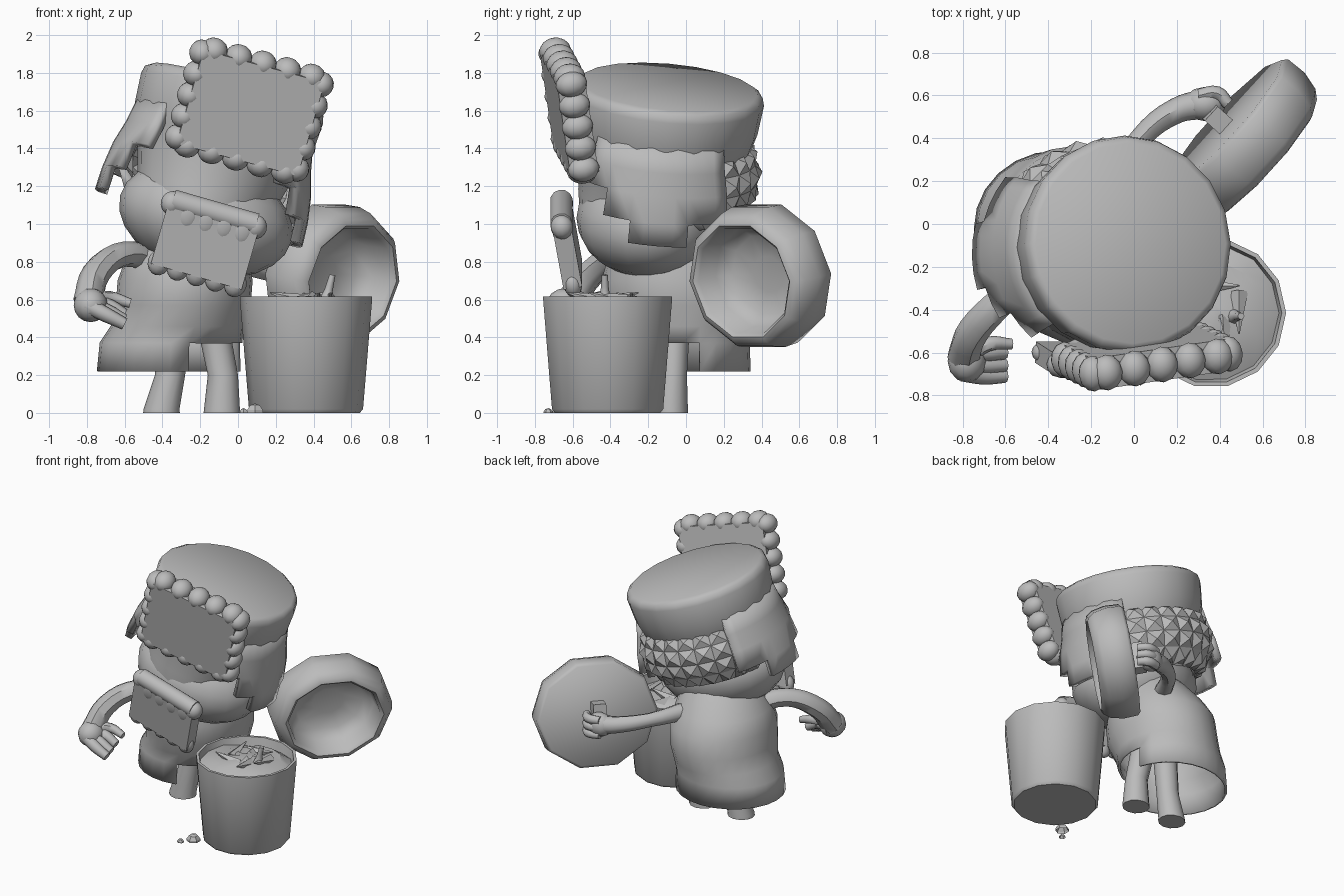
import bpy, bmesh, math, random
from mathutils import Matrix, Vector

random.seed(4)
if "Cube" in bpy.data.objects:
    bpy.data.objects.remove(bpy.data.objects["Cube"])

GREY = (0.5, 0.5, 0.5, 1)
mat = bpy.data.materials.new("plain_grey")
mat.use_nodes = True
mat.diffuse_color = GREY
mat.node_tree.nodes["Principled BSDF"].inputs["Base Color"].default_value = GREY

T = Matrix.Translation


def R(deg, axis):
    return Matrix.Rotation(math.radians(deg), 4, axis)


def shade(ob, angle):
    bpy.ops.object.select_all(action='DESELECT')
    ob.select_set(True)
    bpy.context.view_layer.objects.active = ob
    bpy.ops.object.shade_smooth_by_angle(angle=math.radians(angle))


def finish(bm, name, M=Matrix(), angle=40, thick=0):
    bm.transform(M)
    bmesh.ops.recalc_face_normals(bm, faces=bm.faces)
    me = bpy.data.meshes.new(name)
    bm.to_mesh(me)
    bm.free()
    me.materials.append(mat)
    ob = bpy.data.objects.new(name, me)
    bpy.context.collection.objects.link(ob)
    shade(ob, angle)
    if thick:
        sol = ob.modifiers.new("padding", 'SOLIDIFY')
        sol.thickness, sol.offset = thick, 0


def loft(rings, n=16, bottom=True):
    """Stack of elliptical rings (cx, cy, z, rx, ry)."""
    bm = bmesh.new()
    loops = []
    for cx, cy, z, rx, ry in rings:
        loops.append([bm.verts.new((cx + rx * math.cos(math.tau * i / n),
                                    cy + ry * math.sin(math.tau * i / n), z)) for i in range(n)])
    for a, b in zip(loops, loops[1:]):
        for i in range(n):
            j = (i + 1) % n
            bm.faces.new((a[i], a[j], b[j], b[i]))
    if bottom:
        bm.faces.new(loops[0])
    bm.faces.new(loops[-1])
    return bm


def lathe(profile, n):
    return loft([(0, 0, z, r, r) for z, r in profile], n)


def patch(rows, start, end, cols, keep=lambda deg, row: True):
    """Part of a lathed surface from (z, r) rows, between two angles."""
    bm = bmesh.new()
    step = (end - start) / cols
    grid = [[bm.verts.new((r * math.cos(math.radians(start + i * step)),
                           r * math.sin(math.radians(start + i * step)), z))
             for i in range(cols + 1)] for z, r in rows]
    for k, (a, b) in enumerate(zip(grid, grid[1:])):
        for i in range(cols):
            if keep(start + (i + 0.5) * step, k):
                bm.faces.new((a[i], b[i], b[i + 1], a[i + 1]))
    bmesh.ops.delete(bm, geom=[v for v in bm.verts if not v.link_faces], context='VERTS')
    return bm


def ball(bm, center, size, seg=12):
    bmesh.ops.create_uvsphere(bm, u_segments=seg, v_segments=seg // 2 + 2, radius=1,
                              matrix=T(center) @ Matrix.Diagonal((*size, 1)))


def block(bm, center, size):
    bmesh.ops.create_cube(bm, size=2, matrix=T(center) @ Matrix.Diagonal((*size, 1)))


def tube(name, pts):
    """Tapered limb through points (x, y, z, radius)."""
    cu = bpy.data.curves.new(name, 'CURVE')
    cu.dimensions, cu.bevel_depth, cu.bevel_resolution = '3D', 1, 2
    cu.use_fill_caps, cu.resolution_u = True, 4
    sp = cu.splines.new('BEZIER')
    sp.bezier_points.add(len(pts) - 1)
    for p, (x, y, z, r) in zip(sp.bezier_points, pts):
        p.co, p.radius = (x, y, z), r
        p.handle_left_type = p.handle_right_type = 'AUTO'
    cu.materials.append(mat)
    ob = bpy.data.objects.new(name, cu)
    bpy.context.collection.objects.link(ob)
    bpy.ops.object.select_all(action='DESELECT')
    ob.select_set(True)
    bpy.context.view_layer.objects.active = ob
    bpy.ops.object.convert(target='MESH')
    shade(bpy.context.object, 45)


# Coat: round sack with a hollow skirt, cut away at its front left
bm = loft([(-0.36, -0.02, 0.22, 0.38, 0.355), (-0.355, -0.02, 0.37, 0.37, 0.35), (-0.32, -0.02, 0.46, 0.345, 0.365),
           (-0.29, -0.04, 0.57, 0.35, 0.395), (-0.28, -0.05, 0.70, 0.35, 0.39), (-0.27, -0.07, 0.81, 0.32, 0.34),
           (-0.23, -0.09, 0.93, 0.26, 0.27), (-0.20, -0.10, 1.02, 0.20, 0.20)], 24, bottom=False)
cut = [f for f in bm.faces if f.calc_center_median().z < 0.36
       and f.calc_center_median().x > -0.23 and f.calc_center_median().y < 0.04]
bmesh.ops.delete(bm, geom=cut, context='FACES')
finish(bm, "coat", thick=0.015)

# Legs
for name, x0, x1, x2 in (("right_leg", -0.33, -0.36, -0.405), ("left_leg", -0.13, -0.08, -0.085)):
    finish(loft([(x2, -0.08, 0.0, 0.097, 0.09), (x2, -0.08, 0.02, 0.095, 0.09), (x1, -0.07, 0.2, 0.08, 0.075),
                 (x0, -0.06, 0.45, 0.085, 0.08)], 12), name)

# Right arm and hand
tube("right_arm", [(-0.42, -0.16, 0.79, 0.07), (-0.60, -0.34, 0.84, 0.068), (-0.75, -0.50, 0.74, 0.075),
                   (-0.795, -0.62, 0.58, 0.08)])
bm = bmesh.new()
ball(bm, (-0.78, -0.64, 0.57), (0.09, 0.10, 0.09))
finish(bm, "right_hand")
for i, (y, z) in enumerate(((-0.71, 0.47), (-0.66, 0.49), (-0.60, 0.52))):
    tube("right_finger_%d" % i, [(-0.80, y + 0.02, 0.57, 0.045), (-0.70, y, z + 0.05, 0.04),
                                 (-0.60, y, z, 0.032)])
tube("right_thumb", [(-0.78, -0.62, 0.60, 0.04), (-0.68, -0.56, 0.61, 0.035), (-0.57, -0.56, 0.58, 0.025)])

# Left arm reaching back to the lid
tube("left_arm", [(-0.12, 0.15, 0.80, 0.065), (0.03, 0.40, 0.78, 0.05), (0.20, 0.53, 0.75, 0.06),
                  (0.32, 0.56, 0.73, 0.07)])
bm = bmesh.new()
ball(bm, (0.33, 0.56, 0.73), (0.10, 0.08, 0.085))
finish(bm, "left_hand")
for i in range(3):
    z = 0.67 + 0.055 * i
    tube("left_finger_%d" % i, [(0.30, 0.60, z, 0.03), (0.39, 0.61, z, 0.033), (0.44, 0.56, z, 0.028)])

# Lid: oval dish with a rounded rim and a grip on its back
LID = T((0.505, 0.385, 0.72)) @ Matrix(((0.67, 0.74, 0), (0, 0, 1), (0.74, -0.67, 0))).transposed().to_4x4() @ R(10, 'X')
finish(lathe([(-0.12, 0.37), (-0.10, 0.39), (0.0, 0.395), (0.09, 0.375), (0.13, 0.345), (0.14, 0.315),
              (0.12, 0.295), (0.0, 0.28), (-0.06, 0.22), (-0.08, 0.10)], 10),
       "lid", LID @ Matrix.Diagonal((1.1, 1, 1, 1)), 50)
bm = bmesh.new()
block(bm, (0, 0, -0.165), (0.045, 0.10, 0.05))
finish(bm, "lid_grip", LID)

# Bucket
BIN = T((0.36, -0.415, 0))
finish(lathe([(0, 0.285), (0.02, 0.302), (0.60, 0.35), (0.615, 0.35), (0.615, 0.33), (0.54, 0.315)], 14),
       "bucket", BIN, 50)

# Rubbish heap in the bucket
bm = loft([(0, 0, 0.55, 0.32, 0.32), (0, 0, 0.58, 0.24, 0.24), (0, 0, 0.60, 0.14, 0.14),
           (0, 0, 0.62, 0.05, 0.05)], 14)
for v in bm.verts:
    v.co.z += random.uniform(-0.012, 0.025)
for i in range(5):
    a = i * 1.3
    bmesh.ops.create_cone(bm, cap_ends=True, segments=5, radius1=0.045, radius2=0.004, depth=0.2,
                          matrix=T((0.13 * math.cos(a), 0.13 * math.sin(a), 0.61)) @ R(70 * a, 'Z') @ R(75, 'X'))
finish(bm, "rubbish", BIN, 25)
tube("rubbish_stalk", [(0.46, -0.43, 0.56, 0.05), (0.48, -0.43, 0.65, 0.022), (0.50, -0.43, 0.73, 0.016)])
bm = bmesh.new()
for x, y, s in ((0.09, -0.66, 0.05), (0.03, -0.73, 0.025)):
    ball(bm, (x, y, 0.0), (s, s, s), 6)
bmesh.ops.bisect_plane(bm, geom=bm.verts[:] + bm.edges[:] + bm.faces[:], plane_co=(0, 0, 0),
                       plane_no=(0, 0, -1), clear_outer=True)
finish(bm, "crumbs", angle=20)

# Head: wide cheeks under a leaning hat
bm = bmesh.new()
ball(bm, (0, 0, 0), (0.47, 0.38, 0.30), 20)
finish(bm, "cheeks", T((-0.17, -0.20, 1.03)) @ R(15, 'Y'))
HEAD = T((-0.015, -0.09, 1.725)) @ R(15.6, 'Y') @ R(-5, 'X')
finish(loft([(0, -0.06, -0.80, 0.33, 0.34), (0, -0.04, -0.60, 0.37, 0.39), (0, -0.01, -0.42, 0.42, 0.42),
             (0, 0, -0.32, 0.46, 0.46), (0, 0, -0.22, 0.49, 0.49), (0, 0, -0.06, 0.50, 0.51),
             (0, 0, -0.02, 0.49, 0.50), (0, 0, 0, 0.46, 0.47)], 20), "hat", HEAD, 50)

# Flared ear flaps, each with a tab at the bottom and a raised front edge
def flap_shape(deg, row):
    return abs(deg) < 15 if row == 3 else deg > -35 or row < 2


for name, side in (("left_ear_flap", 1), ("right_ear_flap", -1)):
    finish(patch([(-0.21, 0.46), (-0.34, 0.485), (-0.46, 0.52), (-0.60, 0.54), (-0.72, 0.545)],
                 -48, 40, 11, flap_shape), name, HEAD @ Matrix.Diagonal((side, 1, 1, 1)), 40, 0.05)

# Quilted fur around the back of the hat
bm = patch([(-0.30, 0.43), (-0.38, 0.475), (-0.48, 0.49), (-0.58, 0.46), (-0.67, 0.36)], 27, 168, 10)
bm.normal_update()
for f in bm.faces:
    c = f.calc_center_median()
    if f.normal.dot(Vector((c.x, c.y, 0))) < 0:
        f.normal_flip()
bmesh.ops.poke(bm, faces=bm.faces[:], offset=0.035)
finish(bm, "back_fur", HEAD, 25, 0.04)

# Upturned front flap: flat panel framed with fur tufts
bm = bmesh.new()
block(bm, (0, 0, 0), (0.335, 0.075, 0.26))
for i in range(5):
    u = (i - 2) / 2
    for s in (-1, 1):
        ball(bm, (0.27 * u, 0, s * 0.26), (0.075, 0.085, 0.07))
        ball(bm, (s * 0.33, 0, 0.235 * u), (0.068, 0.085, 0.068))
finish(bm, "front_flap", T((0.06, -0.62, 1.60)) @ R(15, 'Y') @ R(8, 'Z') @ R(8, 'X'))

# Beard: scalloped slab below a rolled moustache
BEARD = T((-0.17, -0.63, 0.90)) @ R(16, 'Y') @ R(10, 'X')
bm = bmesh.new()
block(bm, (0, 0, 0), (0.25, 0.05, 0.18))
for i in range(5):
    ball(bm, (0.105 * (i - 2), 0, -0.17), (0.06, 0.05, 0.07))
for i in range(4):
    ball(bm, (0.10 * (i - 1.5) + 0.02, -0.035, 0.12), (0.055, 0.022, 0.075))
finish(bm, "beard", BEARD)
bm = bmesh.new()
bmesh.ops.create_cone(bm, cap_ends=True, segments=12, radius1=0.06, radius2=0.06, depth=0.46,
                      matrix=T((0, 0, 0.17)) @ R(90, 'Y'))
for s in (-1, 1):
    ball(bm, (s * 0.23, 0, 0.155), (0.06, 0.06, 0.065))
finish(bm, "moustache", BEARD)
